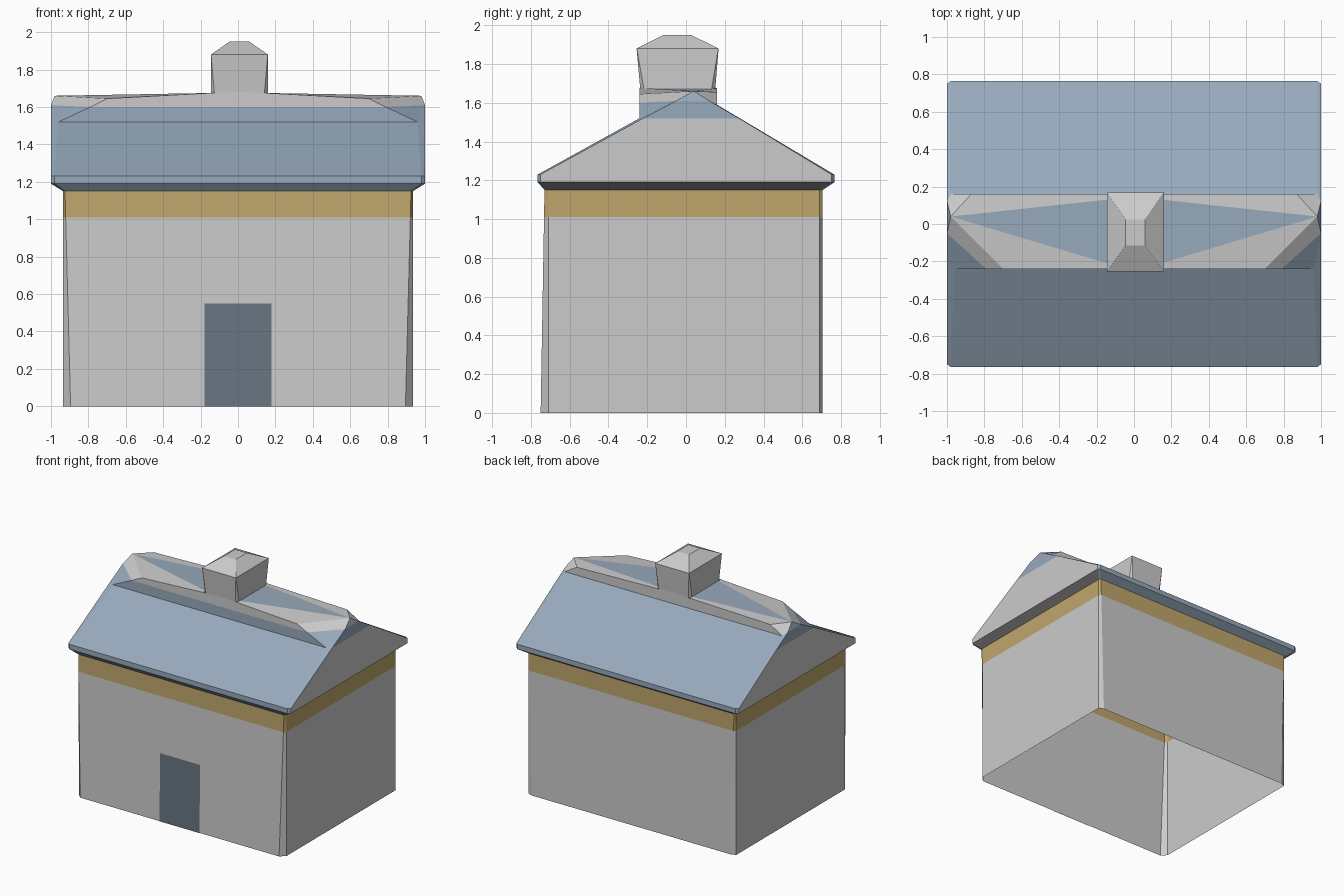
import bpy

if "Cube" in bpy.data.objects:
    bpy.data.objects.remove(bpy.data.objects["Cube"])


def material(name, rgb):
    m = bpy.data.materials.new(name)
    m.diffuse_color = (*rgb, 1)
    m.use_nodes = True
    m.node_tree.nodes["Principled BSDF"].inputs["Base Color"].default_value = m.diffuse_color
    return m


SLATE = material("slate_blue", (0.31, 0.40, 0.50))
DARK = material("dark_slate", (0.14, 0.18, 0.22))
OCHRE = material("ochre", (0.52, 0.38, 0.15))
SHADE = material("shaded_grey", (0.28, 0.26, 0.26))


def part(name, verts, faces, mat=None, mirror=False):
    me = bpy.data.meshes.new(name)
    me.from_pydata(verts, [], faces)
    if mat:
        me.materials.append(mat)
    ob = bpy.data.objects.new(name, me)
    bpy.context.collection.objects.link(ob)
    if mirror:
        ob.modifiers.new("mirror", "MIRROR")
    return ob


def loft(name, rings, mat=None, cap=False):
    """Skin between equal-length rings, listed bottom to top."""
    n = len(rings[0])
    faces = [(r * n + i, r * n + (i + 1) % n, (r + 1) * n + (i + 1) % n, (r + 1) * n + i)
             for r in range(len(rings) - 1) for i in range(n)]
    if cap:
        faces.append(tuple(range((len(rings) - 1) * n, len(rings) * n)))
    return part(name, [v for r in rings for v in r], faces, mat)


def octagon(z, x0, x1, y0, y1, cx, cf, cb):
    """Rectangle with clipped corners: cx along x, cf / cb along y."""
    return [(x0 + cx, y0, z), (x1 - cx, y0, z), (x1, y0 + cf, z), (x1, y1 - cb, z),
            (x1 - cx, y1, z), (x0 + cx, y1, z), (x0, y1 - cb, z), (x0, y0 + cf, z)]


def half_faces(name, polys, mat=None):
    """Left-hand polygons of named roof points, mirrored to the right."""
    verts, faces = [], []
    for poly in polys:
        pts = [P[k] for k in poly.split()]
        faces.append(tuple(range(len(verts), len(verts) + len(pts))))
        verts += pts
    ob = part(name, verts, faces, mat, mirror=True)
    return ob


# open-bottomed walls, slightly leaning, with an ochre band on top
def wall_ring(z):
    t = z / 1.15
    return octagon(z, -0.935, 0.935, -0.75 + 0.02 * t, 0.705,
                   0.04 - 0.03 * t, 0.04 - 0.02 * t, 0.015)


loft("walls", [wall_ring(0), wall_ring(1.01)])
loft("wall_band", [wall_ring(1.01), wall_ring(1.15)], OCHRE)

# door panel following the leaning front wall
part("door", [(-0.18, -0.753, 0), (0.18, -0.753, 0), (0.18, -0.743, 0.55), (-0.18, -0.743, 0.55)],
     [(0, 1, 2, 3)], DARK)

# flared underside of the eaves and their thin rim
eaves = loft("eaves", [wall_ring(1.15),
                       octagon(1.19, -1, 1, -0.765, 0.765, 0.02, 0.015, 0.015),
                       octagon(1.23, -1, 1, -0.765, 0.765, 0.02, 0.015, 0.015)], SLATE)
eaves.data.materials.append(SHADE)
eaves.data.materials.append(material("pale_grey", (0.8, 0.8, 0.8)))
for i in (2, 6):
    eaves.data.polygons[i].material_index = 1
    eaves.data.polygons[i + 8].material_index = 2

# key points of the left half of the roof
P = {
    "eave_f": (-0.98, -0.765, 1.23), "eave_fm": (0, -0.765, 1.23),
    "eave_b": (-0.98, 0.765, 1.23), "eave_bm": (0, 0.765, 1.23),
    "corner_f": (-1, -0.75, 1.23), "corner_b": (-1, 0.75, 1.23),
    "step_f": (-0.96, -0.24, 1.52), "step_fm": (0, -0.24, 1.52),
    "step_b": (-0.98, 0.16, 1.59), "step_bm": (0, 0.16, 1.59),
    "split": (-0.79, -0.24, 1.60), "split_m": (0, -0.24, 1.60),
    "shoulder_f": (-0.70, -0.24, 1.645), "shoulder_b": (-0.87, 0.16, 1.655),
    "verge_f": (-1, -0.05, 1.61), "verge_b": (-1, 0.12, 1.61),
    "low_f": (-1, -0.22, 1.52), "low_b": (-1, 0.273, 1.52),
    "apex": (-0.98, 0.04, 1.66),
    "top_f": (-0.145, -0.24, 1.675), "top_b": (-0.145, 0.16, 1.675),
    "mid_f": (-0.145, -0.21, 1.675), "mid_b": (-0.145, 0.13, 1.675),
    "ridge_f": (0, -0.24, 1.68), "ridge_b": (0, 0.16, 1.68),
}

# roof slopes, upper gable and ridge wedges
half_faces("roof_slopes", [
    "eave_fm step_fm step_f eave_f", "eave_f step_f verge_f low_f corner_f",
    "eave_b step_b step_bm eave_bm", "corner_b low_b verge_b step_b eave_b",
], SLATE)
half_faces("roof_blue_trim", [
    "step_fm split_m split step_f", "step_f split verge_f",
    "low_f verge_f verge_b low_b", "verge_f apex verge_b", "apex mid_f mid_b",
], SLATE)

# gable ends and the grey ridge cap
half_faces("gables", ["corner_f low_f low_b corner_b"])
half_faces("ridge_cap", [
    "split_m ridge_f top_f shoulder_f split", "split shoulder_f apex verge_f",
    "shoulder_f top_f mid_f apex", "apex mid_b top_b shoulder_b",
    "verge_b apex shoulder_b step_b", "step_b shoulder_b top_b ridge_b step_bm",
])

# chimney: clipped corners at the base, square at the lip, low pyramid top
loft("chimney", [octagon(1.66, -0.145, 0.16, -0.235, 0.15, 0.02, 0.02, 0.02),
                 octagon(1.88, -0.145, 0.16, -0.255, 0.168, 0.001, 0.001, 0.001),
                 octagon(1.95, -0.045, 0.06, -0.115, 0.025, 0.001, 0.001, 0.001)], cap=True)

# consistent outward-facing normals are set by winding; check each open shell
import bmesh
for ob in bpy.context.collection.objects:
    bm = bmesh.new()
    bm.from_mesh(ob.data)
    for f in bm.faces:
        c = f.calc_center_median()
        out = c.copy()
        out.z -= 0.9 if ob.name != "chimney" else 1.7
        if f.normal.dot(out) < 0:
            f.normal_flip()
    bm.to_mesh(ob.data)
    bm.free()
